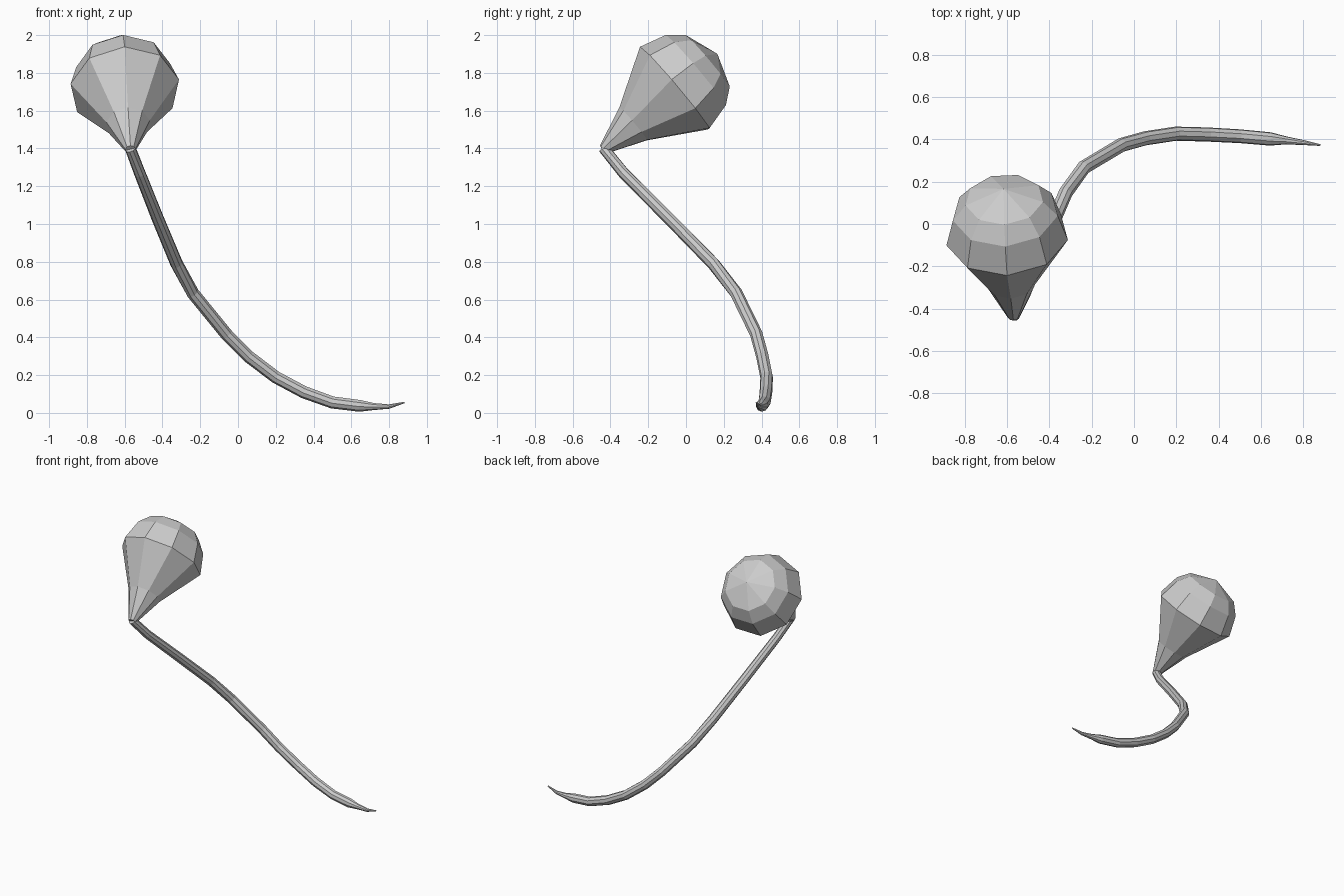
import bpy, bmesh, math
from mathutils import Vector

if "Cube" in bpy.data.objects:
    bpy.data.objects.remove(bpy.data.objects["Cube"])

SIDES = 9


def loft(name, centres, radii, axes, up, roll=0.0):
    """Skin 9-sided rings along a path; a zero radius makes a point."""
    bm = bmesh.new()
    rings = []
    for c, r, a in zip(centres, radii, axes):
        u = (up - a * up.dot(a)).normalized()
        v = u.cross(a)
        if r == 0:
            rings.append([bm.verts.new(c)])
            continue
        angles = [roll + 2 * math.pi * i / SIDES for i in range(SIDES)]
        rings.append([bm.verts.new(c + r * (u * math.cos(t) + v * math.sin(t))) for t in angles])
    for lo, hi in zip(rings, rings[1:]):
        for i in range(SIDES):
            j = (i + 1) % SIDES
            if len(hi) == 1:
                bm.faces.new((lo[i], lo[j], hi[0]))
            else:
                bm.faces.new((lo[i], lo[j], hi[j], hi[i]))
    for ring in (rings[0], rings[-1]):
        if len(ring) > 1:
            bm.faces.new(ring)
    bmesh.ops.recalc_face_normals(bm, faces=bm.faces)
    mesh = bpy.data.meshes.new(name)
    bm.to_mesh(mesh)
    bm.free()
    obj = bpy.data.objects.new(name, mesh)
    bpy.context.collection.objects.link(obj)
    return obj


# Bulb: distance from the neck and radius of each ring
neck = Vector((-0.57, -0.43, 1.40))
axis = Vector((-0.06, 0.765, 0.643)).normalized()
profile = [(-0.01, 0.028), (0.2, 0.117), (0.49, 0.292), (0.635, 0.252), (0.715, 0.186), (0.78, 0)]
loft("bulb", [neck + axis * s for s, r in profile], [r for s, r in profile],
     [axis] * len(profile), Vector((0.0, 0, 1)), math.radians(3))

# Stem: centre line and radius, from the neck to the pointed tail
path = [
    (-0.57, -0.435, 1.40, 0.029), (-0.52, -0.33, 1.27, 0.031), (-0.425, -0.09, 1.03, 0.033),
    (-0.325, 0.145, 0.79, 0.034), (-0.24, 0.265, 0.635, 0.034), (-0.06, 0.373, 0.415, 0.034),
    (0.055, 0.405, 0.30, 0.034), (0.20, 0.427, 0.19, 0.034), (0.35, 0.423, 0.11, 0.034),
    (0.50, 0.415, 0.056, 0.033), (0.645, 0.402, 0.038, 0.032), (0.72, 0.395, 0.034, 0.019),
    (0.80, 0.385, 0.034, 0.012), (0.88, 0.373, 0.055, 0.004),
]
points = [Vector(p[:3]) for p in path]
last = len(points) - 1
tangents = [(points[min(i + 1, last)] - points[max(i - 1, 0)]).normalized() for i in range(last + 1)]
loft("stem", points, [p[3] for p in path], tangents, Vector((0.5, -0.4, 1)).normalized())
